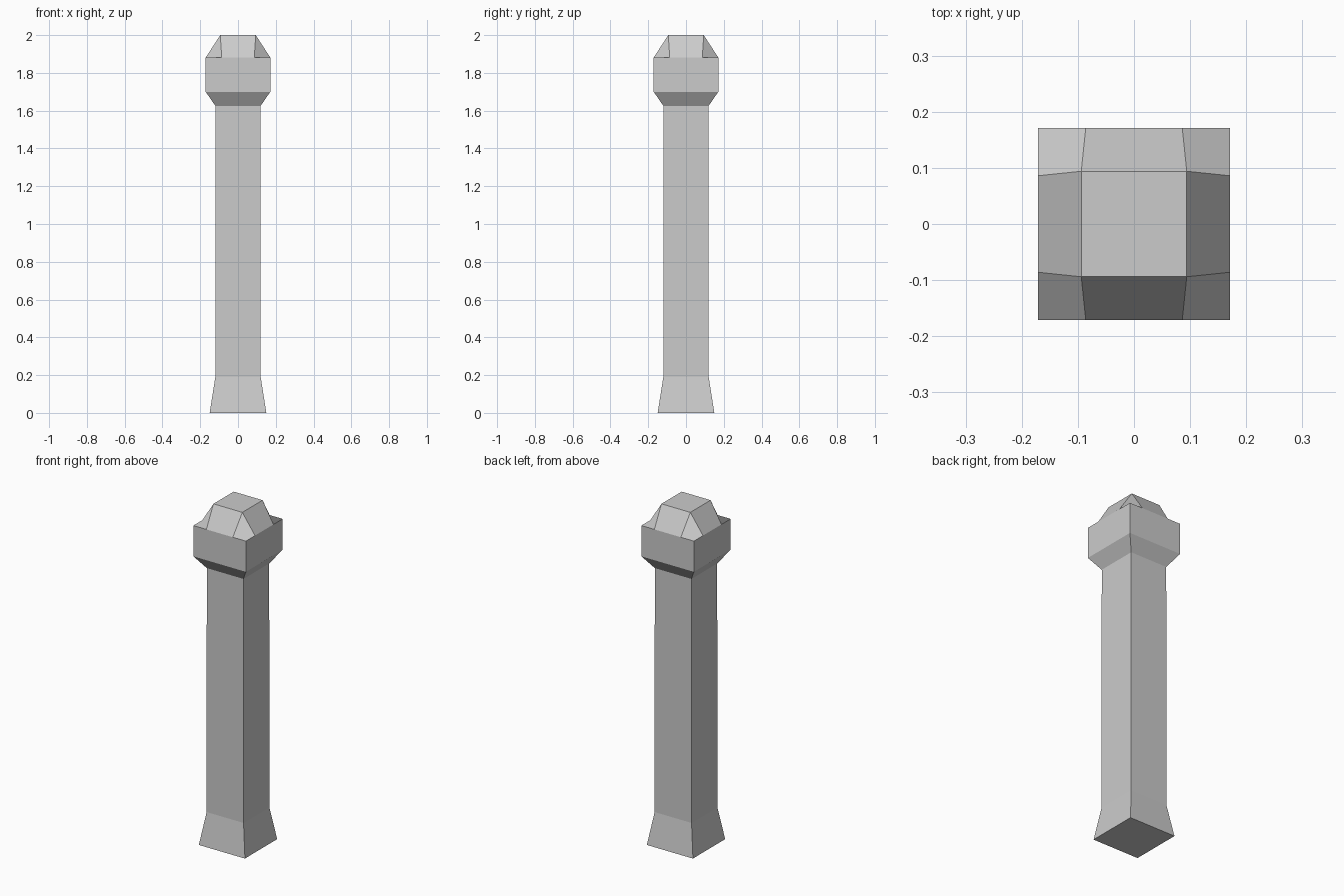
import bpy, bmesh

if "Cube" in bpy.data.objects:
    bpy.data.objects.remove(bpy.data.objects["Cube"])

# Square profile of the post: (half width, height)
PROFILE = [(0.15, 0.0), (0.12, 0.19), (0.1195, 1.625), (0.171, 1.70), (0.171, 1.881)]
TOP, TOP_Z = 0.094, 2.0      # flat top of the cap
NOTCH = 0.086                # where cap facets meet the rim
CORNERS = [(-1, -1), (1, -1), (1, 1), (-1, 1)]

bm = bmesh.new()


def square(half, z):
    return [bm.verts.new((sx * half, sy * half, z)) for sx, sy in CORNERS]


# Base, shaft and flared head
rings = [square(h, z) for h, z in PROFILE]
bm.faces.new(rings[0][::-1])
for low, high in zip(rings[:-2], rings[1:-1]):
    for i in range(4):
        j = (i + 1) % 4
        bm.faces.new((low[i], low[j], high[j], high[i]))

# Rim points on each side, just inside the corners
rim_half, rim_z = PROFILE[-1]
rim = rings[-1]
sides = []
for i in range(4):
    a, b = rim[i].co, rim[(i + 1) % 4].co
    t = (1 - NOTCH / rim_half) / 2
    sides.append([bm.verts.new(a.lerp(b, f)) for f in (t, 1 - t)])

# Cap: side walls, sloped facets and folded corner facets
top = square(TOP, TOP_Z)
bm.faces.new(top)
for i in range(4):
    j = (i + 1) % 4
    p, q = sides[i]
    bm.faces.new((rings[-2][i], rings[-2][j], rim[j], q, p, rim[i]))
    bm.faces.new((p, q, top[j], top[i]))
    bm.faces.new((q, rim[j], sides[j][0], top[j]))

mesh = bpy.data.meshes.new("post")
bm.to_mesh(mesh)
bm.free()
bpy.context.collection.objects.link(bpy.data.objects.new("post", mesh))
